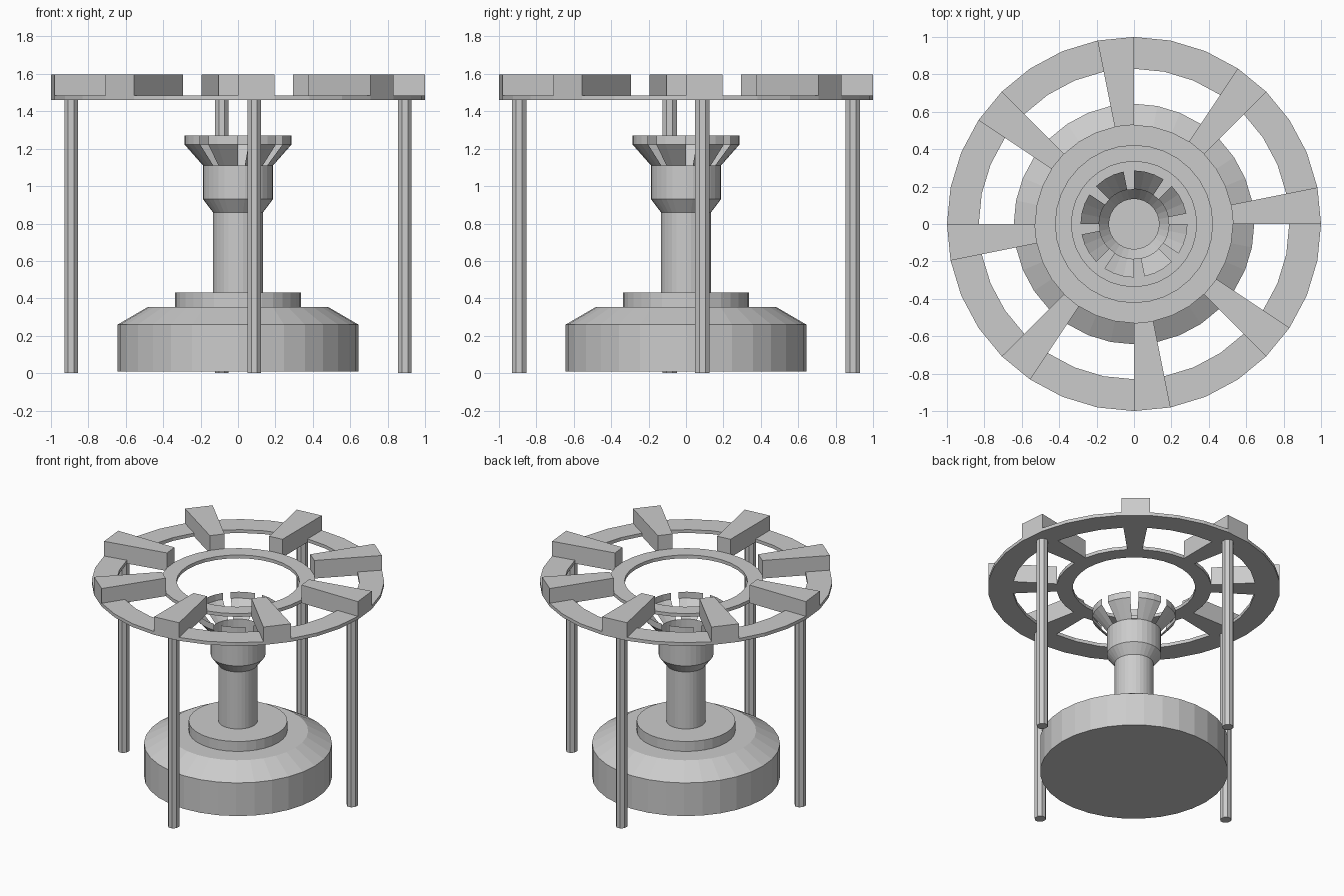
import bpy, bmesh
from math import sin, cos, pi

if "Cube" in bpy.data.objects:
    bpy.data.objects.remove(bpy.data.objects["Cube"])

N = 32            # sides of every round part
STEP = 2 * pi / N


def finish(name, bm, recalc=True):
    bmesh.ops.remove_doubles(bm, verts=bm.verts[:], dist=1e-5)
    if recalc:
        bmesh.ops.recalc_face_normals(bm, faces=bm.faces[:])
    me = bpy.data.meshes.new(name)
    bm.to_mesh(me)
    bm.free()
    ob = bpy.data.objects.new(name, me)
    bpy.context.collection.objects.link(ob)
    return ob


def pt(bm, r, i, z):
    return bm.verts.new((r * cos(i * STEP), r * sin(i * STEP), z))


def lathe(name, profile, keep=lambda i: True):
    """Faceted surface of revolution; keep(i) picks which segments exist."""
    bm = bmesh.new()
    for i in filter(keep, range(N)):
        for (r0, z0), (r1, z1) in zip(profile, profile[1:]):
            quad = [pt(bm, r1, i, z1), pt(bm, r1, i + 1, z1)]
            if r0 > 0:
                quad += [pt(bm, r0, i + 1, z0), pt(bm, r0, i, z0)]
            else:
                quad += [pt(bm, 0, 0, z0)]
            bm.faces.new(quad[::-1])
    return finish(name, bm, recalc=False)


def sectors(name, cells, z, height):
    """Extruded plate made of (inner radius, outer radius, segment) cells."""
    bm = bmesh.new()
    for r0, r1, i in cells:
        bm.faces.new([pt(bm, r0, i, z), pt(bm, r1, i, z),
                      pt(bm, r1, i + 1, z), pt(bm, r0, i + 1, z)])
    bmesh.ops.remove_doubles(bm, verts=bm.verts[:], dist=1e-5)
    ext = bmesh.ops.extrude_face_region(bm, geom=bm.faces[:], use_keep_orig=True)
    top = [v for v in ext["geom"] if isinstance(v, bmesh.types.BMVert)]
    bmesh.ops.translate(bm, verts=top, vec=(0, 0, height))
    return finish(name, bm)


# Base, column and hollow head in one turned shell
lathe("base_and_column", [
    (0, 0.01), (0.643, 0.01), (0.643, 0.26), (0.48, 0.355), (0.337, 0.355),
    (0.337, 0.43), (0.134, 0.43), (0.134, 0.86), (0.187, 0.93), (0.187, 1.11)])

# Flared petals: every fourth segment is an open slot
lathe("flared_petals", [(0.187, 1.11), (0.286, 1.222), (0.286, 1.27)],
      keep=lambda i: i % 4 != 0)

# Ring plate: inner ring, outer ring and eight connecting spokes
cells = [(0.42, 0.53, i) for i in range(N)]
cells += [(0.83, 1.0, i) for i in range(N)]
cells += [(0.53, 0.83, i) for i in range(0, N, 4)]
sectors("ring_plate", cells, 1.46, 0.025)

# Raised wedge blocks on the spokes
for k in range(8):
    sectors(f"wedge_block_{k + 1}", [(0.53, 1.0, k * 4)], 1.485, 0.111)

# Four legs under every second spoke
for k in range(4):
    a = k * pi / 2 + STEP / 2
    bpy.ops.mesh.primitive_cylinder_add(
        vertices=8, radius=1, depth=1.46, rotation=(0, 0, 0),
        location=(0.897 * cos(a), 0.897 * sin(a), 0.73))
    leg = bpy.context.object
    leg.name = f"leg_{k + 1}"
    for v in leg.data.vertices:
        x, y = v.co.x, v.co.y
        c, s = cos(pi / 8), sin(pi / 8)
        v.co.x, v.co.y = 0.039 * (x * c - y * s), 0.042 * (x * s + y * c)
